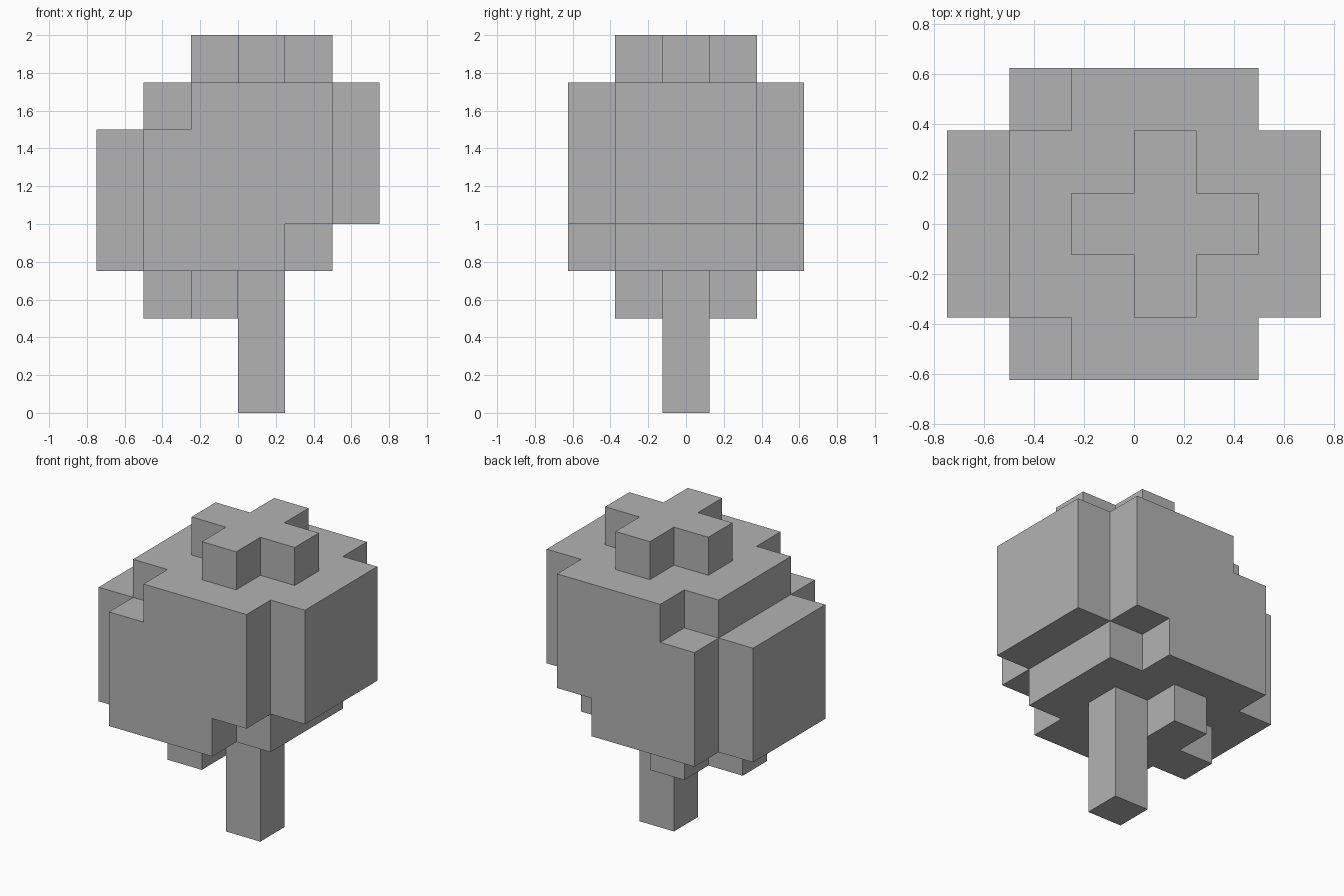
import bpy
import bmesh
import math
from mathutils import Vector

cube = bpy.data.objects.get("Cube")
if cube:
    bpy.data.objects.remove(cube, do_unlink=True)

CELL = 0.25

# One plain grey for the whole tree
grey = bpy.data.materials.new("grey")
grey.use_nodes = True
colour = (0.45, 0.45, 0.45, 1.0)
grey.diffuse_color = colour
grey.node_tree.nodes["Principled BSDF"].inputs["Base Color"].default_value = colour


def block(x0, x1, reach, z0, z1):
    """Cells from x0 to x1 and z0 to z1, reaching equally to front and back."""
    return {(x, y, z) for x in range(x0, x1)
            for y in range(-reach, reach + 1) for z in range(z0, z1)}


def cross(x0, x1, reach, z0, z1):
    """A long block crossed by a shorter, deeper one."""
    return block(x0, x1, reach, z0, z1) | block(x0 + 1, x1 - 1, reach + 1, z0, z1)


# Parts as stacked cross-shaped layers of cells
parts = {
    "trunk": block(0, 1, 0, 0, 3),
    "lower_leaves": cross(-2, 1, 0, 2, 3) - block(0, 1, 0, 2, 3),
    "leaf_crown": cross(-3, 2, 1, 3, 4) | cross(-3, 3, 1, 4, 6) | cross(-2, 3, 1, 6, 7),
    "top_leaves": cross(-1, 2, 0, 7, 8),
}
filled = set().union(*parts.values())


def build(name, cells):
    """Make the outer skin of a set of cells, merged into large flat faces."""
    bm = bmesh.new()
    for cell in cells:
        centre = Vector((cell[0] + 0.5, cell[1], cell[2] + 0.5))
        for axis in range(3):
            for sign in (-1, 1):
                step = [0, 0, 0]
                step[axis] = sign
                if tuple(c + s for c, s in zip(cell, step)) in filled:
                    continue
                n = Vector(step)
                u = Vector([float(i == (axis + 1) % 3) for i in range(3)])
                v = n.cross(u)
                ring = [(1, 1), (-1, 1), (-1, -1), (1, -1)]
                bm.faces.new([bm.verts.new((centre + (n + u * a + v * b) / 2) * CELL)
                              for a, b in ring])
    bmesh.ops.remove_doubles(bm, verts=bm.verts, dist=0.001)
    bmesh.ops.dissolve_limit(bm, angle_limit=math.radians(1),
                             verts=bm.verts, edges=bm.edges)
    mesh = bpy.data.meshes.new(name)
    bm.to_mesh(mesh)
    bm.free()
    mesh.materials.append(grey)
    bpy.context.collection.objects.link(bpy.data.objects.new(name, mesh))


for part_name, part_cells in parts.items():
    build(part_name, part_cells)
